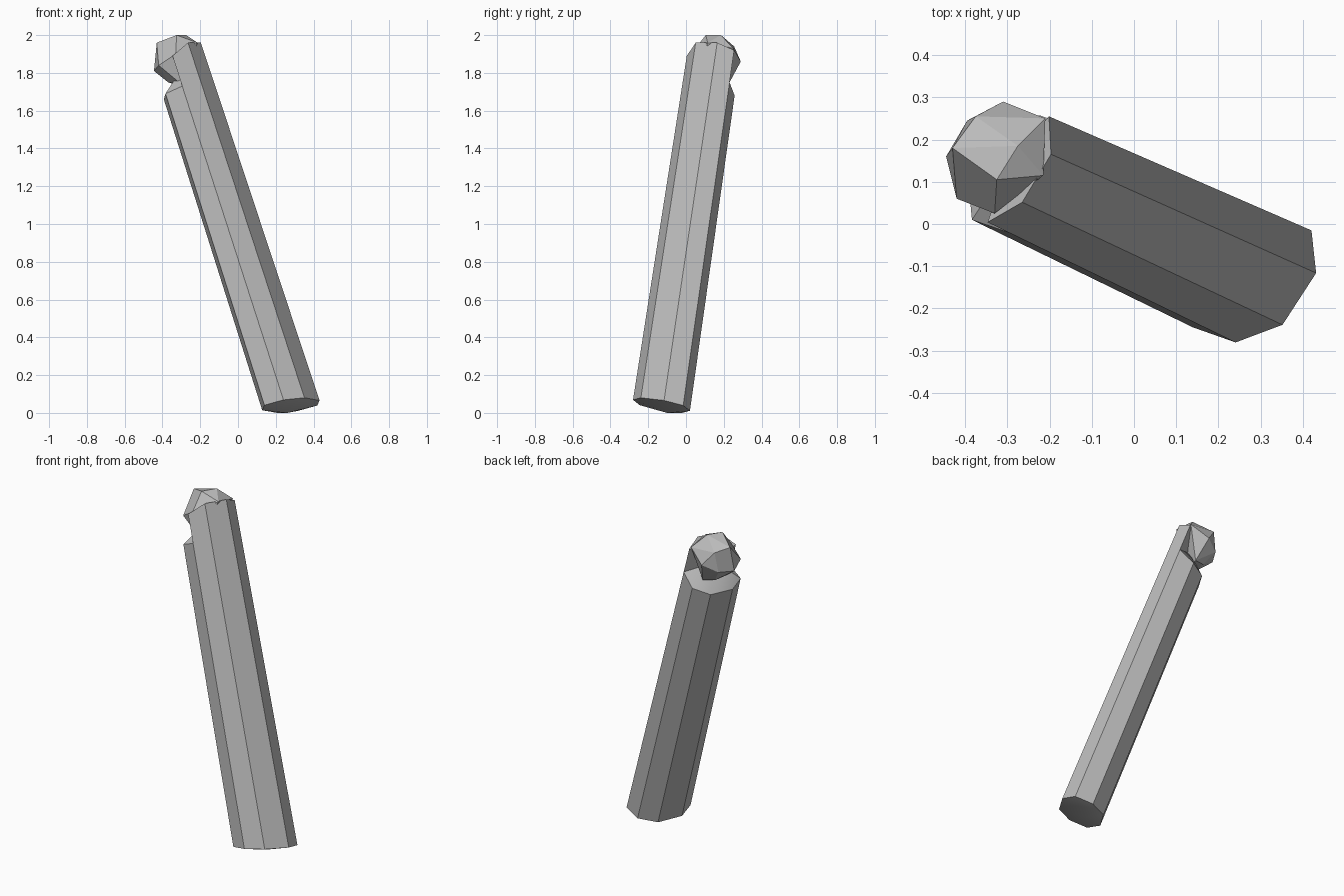
import bpy, bmesh, math
from mathutils import Vector

cube = bpy.data.objects.get("Cube")
if cube:
    bpy.data.objects.remove(cube)

grey = bpy.data.materials.new("plain grey")
grey.use_nodes = True
COLOUR = (0.5, 0.5, 0.5, 1)
grey.diffuse_color = COLOUR
grey.node_tree.nodes["Principled BSDF"].inputs["Base Color"].default_value = COLOUR


def finish(bm, name, smooth_angle=None):
    bmesh.ops.recalc_face_normals(bm, faces=bm.faces[:])
    mesh = bpy.data.meshes.new(name)
    bm.to_mesh(mesh)
    bm.free()
    mesh.materials.append(grey)
    obj = bpy.data.objects.new(name, mesh)
    bpy.context.collection.objects.link(obj)
    if smooth_angle:
        bpy.ops.object.select_all(action="DESELECT")
        obj.select_set(True)
        bpy.context.view_layer.objects.active = obj
        bpy.ops.object.shade_smooth_by_angle(angle=math.radians(smooth_angle))
    return obj


# Leaning shaft: point-symmetric eight-sided section, slightly tapered
BASE = Vector((0.28, -0.13, 0.04))
LEAN = Vector((-0.324, 0.149, 1))
half = [(0.14, 0.115), (0.16, 0.01), (0.085, -0.115), (-0.03, -0.155)]
section = half + [(-x, -y) for x, y in half]


def on_edge(i, z):
    """Point at height z on the i-th long edge of the shaft."""
    x, y = section[i]
    rise = z - BASE.z
    return BASE + LEAN * rise + Vector((x, y, 0)) * (1 - 0.047 * rise)


def foot(i):
    x, y = section[i]
    return on_edge(i, BASE.z + 0.175 * x - 0.22 * y)


# The tall front lip is stepped down to a low back rim on two edges
tops = [1.92, 1.96, 1.96, 1.89, 1.69, 1.66, 1.65, 1.68]
steps = {0: 1.75, 3: 1.73}

bm = bmesh.new()
feet = [bm.verts.new(foot(i)) for i in range(8)]
rim = [bm.verts.new(on_edge(i, z)) for i, z in enumerate(tops)]
low = {i: bm.verts.new(on_edge(i, z)) for i, z in steps.items()}

for i in range(8):
    j = (i + 1) % 8
    face = [feet[i], feet[j]]
    if j == 0:
        face += [low[0], rim[i]]
    elif i == 3:
        face += [rim[j], low[3]]
    else:
        if j in low:
            face.append(low[j])
        face += [rim[j], rim[i]]
        if i in low:
            face.append(low[i])
    bm.faces.new(face)

# Closing fans: blunt underside and socket under the knob
under = bm.verts.new((0.26, -0.1, 0))
socket = bm.verts.new((-0.3, 0.14, 1.82))
loop = [low[0]] + rim[:4] + [low[3]] + rim[4:]
for ring, pole in ((feet, under), (loop, socket)):
    for a, b in zip(ring, ring[1:] + ring[:1]):
        bm.faces.new((a, b, pole))
finish(bm, "shaft", 38)

# Faceted knob nested behind the lip
crown = [(-0.275, 0.185, 2), (-0.325, 0.105, 2), (-0.375, 0.255, 1.94),
         (-0.43, 0.18, 1.96), (-0.215, 0.115, 1.96), (-0.21, 0.25, 1.93)]
girth = [(-0.445, 0.16, 1.81), (-0.395, 0.245, 1.82), (-0.31, 0.29, 1.86),
         (-0.33, 0.025, 1.9), (-0.42, 0.06, 1.84)]
neck = [(-0.37, 0.12, 1.75), (-0.34, 0.2, 1.74), (-0.27, 0.22, 1.73),
        (-0.3, 0.05, 1.74)]
bm = bmesh.new()
for p in crown + girth + neck:
    bm.verts.new(p)
bmesh.ops.convex_hull(bm, input=bm.verts[:])
bmesh.ops.dissolve_limit(bm, angle_limit=math.radians(8),
                         verts=bm.verts[:], edges=bm.edges[:])
finish(bm, "knob")
